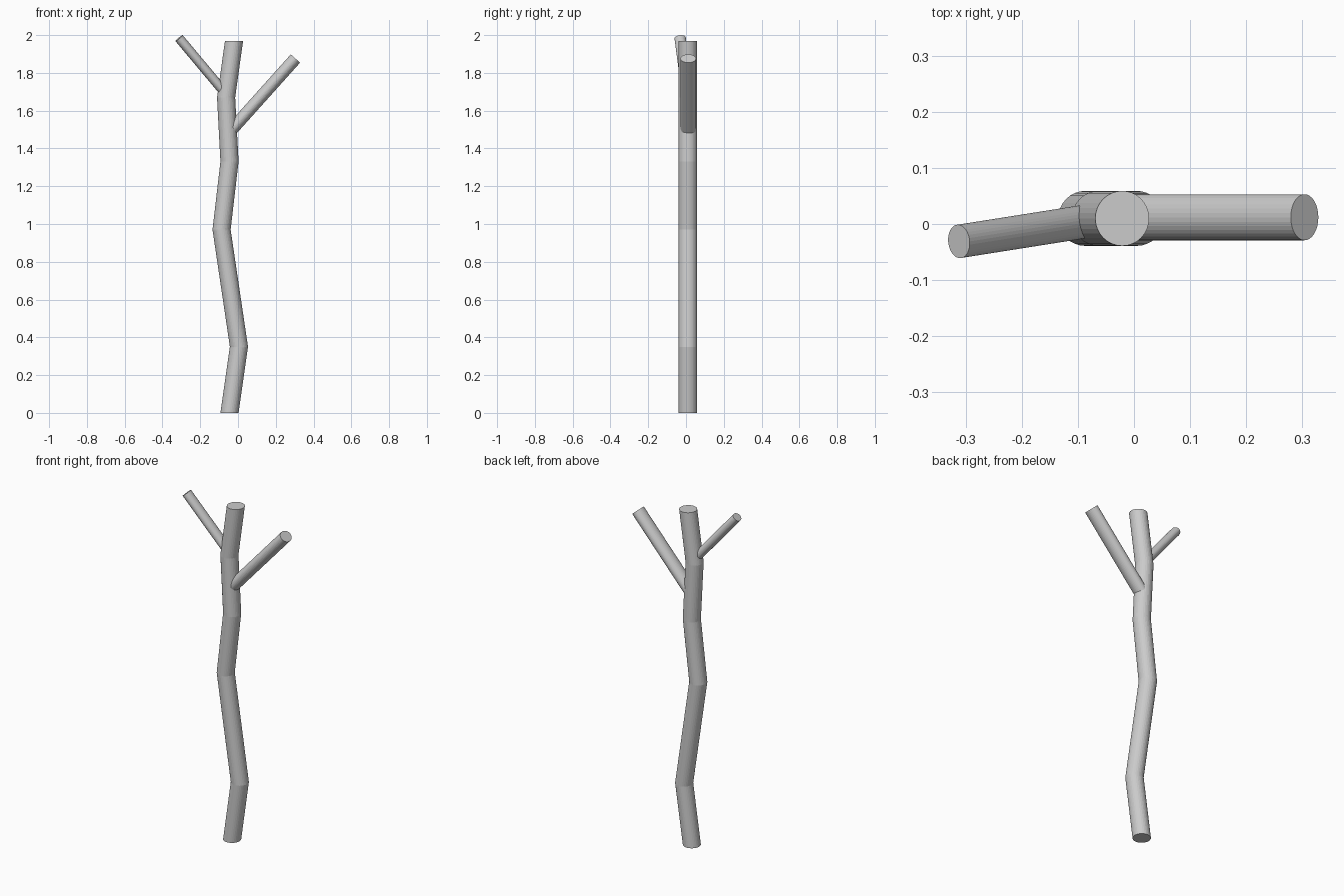
import bpy, bmesh, math
from mathutils import Vector

if "Cube" in bpy.data.objects:
    bpy.data.objects.remove(bpy.data.objects["Cube"])

SIDES = 32


def tube(name, path, ru, rv, u, v):
    """Capped tube: elliptical rings in the plane of u and v along a path."""
    bm = bmesh.new()
    rings = []
    for p in path:
        ring = []
        for i in range(SIDES):
            a = 2 * math.pi * i / SIDES
            ring.append(bm.verts.new(Vector(p) + u * ru * math.cos(a) + v * rv * math.sin(a)))
        rings.append(ring)
    for a, b in zip(rings, rings[1:]):
        for i in range(SIDES):
            j = (i + 1) % SIDES
            bm.faces.new((a[i], a[j], b[j], b[i]))
    bm.faces.new(rings[0])
    bm.faces.new(rings[-1])
    bmesh.ops.recalc_face_normals(bm, faces=bm.faces)
    me = bpy.data.meshes.new(name)
    bm.to_mesh(me)
    bm.free()
    ob = bpy.data.objects.new(name, me)
    bpy.context.collection.objects.link(ob)
    return ob


def branch(name, start, end, r_plane, r_depth):
    """Straight branch with end caps square to its axis."""
    axis = (Vector(end) - Vector(start)).normalized()
    u = Vector((0, 1, 0)).cross(axis).normalized()
    v = axis.cross(u)
    return tube(name, [start, end], r_plane, r_depth, u, v)


# Crooked trunk with level rings at each bend
Y = 0.01
bends = [(-0.045, 0), (0.005, 0.35), (-0.087, 0.97),
         (-0.045, 1.33), (-0.063, 1.67), (-0.021, 1.97)]
tube("trunk", [(x, Y, z) for x, z in bends], 0.048, 0.049,
     Vector((1, 0, 0)), Vector((0, 1, 0)))

# Side branches, rooted inside the trunk
branch("right_branch", (-0.045, 0.012, 1.487), (0.304, 0.012, 1.876), 0.033, 0.041)
branch("left_branch", (-0.065, 0.008, 1.689), (-0.312, -0.031, 1.984), 0.025, 0.03)
